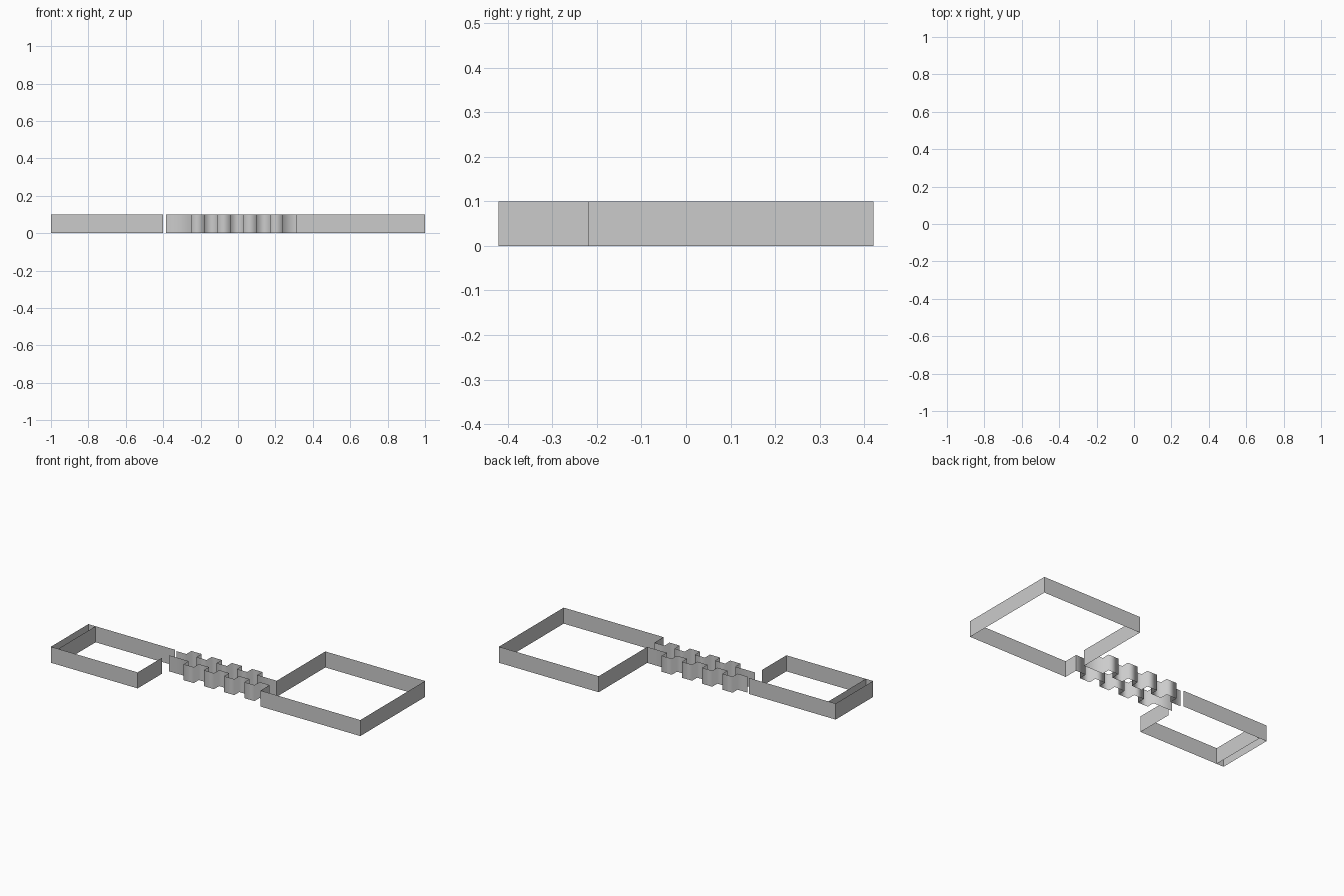
import bpy, bmesh

if "Cube" in bpy.data.objects:
    bpy.data.objects.remove(bpy.data.objects["Cube"])

H = 0.1  # wall height

def wall(name, pts, smooth=False):
    """Thin upright sheet following an open plan path."""
    bm = bmesh.new()
    lo = [bm.verts.new((x, y, 0)) for x, y in pts]
    hi = [bm.verts.new((x, y, H)) for x, y in pts]
    for i in range(len(pts) - 1):
        f = bm.faces.new((lo[i], lo[i + 1], hi[i + 1], hi[i]))
        f.smooth = smooth
    me = bpy.data.meshes.new(name)
    bm.to_mesh(me)
    bm.free()
    ob = bpy.data.objects.new(name, me)
    bpy.context.collection.objects.link(ob)
    return ob

# small chamber with doorway on its right side, plus inner end partition
wall("small_chamber", [(-0.4, -0.18), (-0.4, -0.42), (-1, -0.42), (-1, -0.05), (-0.4, -0.05)])
wall("inner_partition", [(-0.95, -0.42), (-0.95, -0.05)])

# large chamber, open where the channel enters
wall("large_chamber", [(0.31, -0.13), (0.31, -0.22), (1, -0.22), (1, 0.42), (0.31, 0.42), (0.31, -0.06)])

# meandering channel: straight lead-in, then four outward steps
base, out, step = -0.13, -0.18, 0.07
path = [(-0.385, base), (-0.25, base)]
for i in range(4):
    x = -0.25 + 2 * i * step
    path += [(x, out), (x + step, out), (x + step, base), (x + 2 * step, base)]
wall("front_channel_wall", path, True)

# back wall is the front one turned half around
wall("back_channel_wall", [(-0.075 - x, -0.19 - y) for x, y in path], True)
